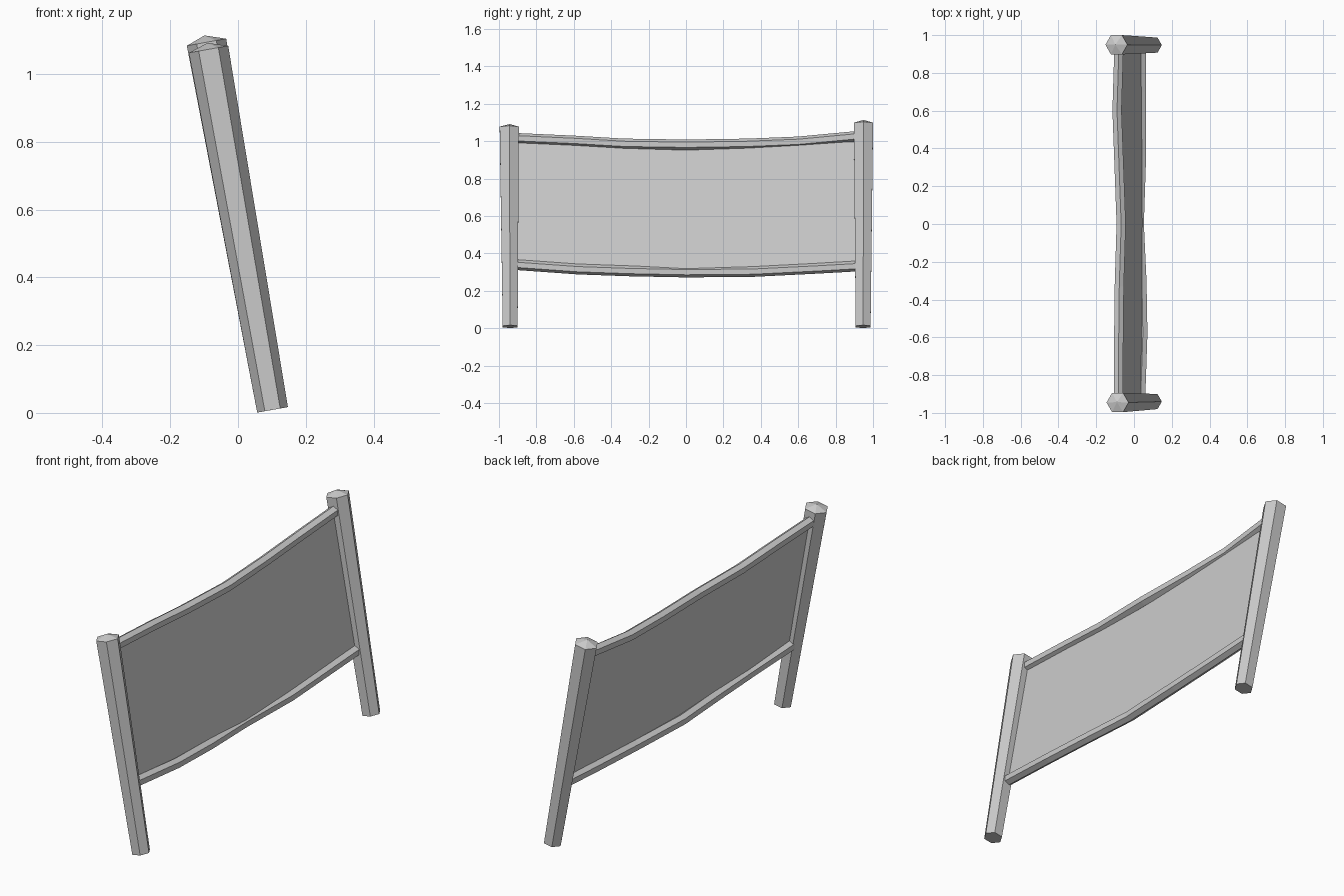
import bpy, bmesh, math
from mathutils import Vector

if "Cube" in bpy.data.objects:
    bpy.data.objects.remove(bpy.data.objects["Cube"])

grey = bpy.data.materials.new("weathered_grey")
grey.diffuse_color = (0.6, 0.6, 0.6, 1)
grey.use_nodes = True
grey.node_tree.nodes["Principled BSDF"].inputs["Base Color"].default_value = grey.diffuse_color


def finish(name, bm):
    bmesh.ops.recalc_face_normals(bm, faces=bm.faces)
    mesh = bpy.data.meshes.new(name)
    bm.to_mesh(mesh)
    bm.free()
    mesh.materials.append(grey)
    obj = bpy.data.objects.new(name, mesh)
    bpy.context.collection.objects.link(obj)
    return obj


def hex_tube(name, centres, radii, u, v, apex=None):
    """Six-sided tube through the centres; u and v span the cross-section."""
    bm = bmesh.new()
    rings = []
    for c, r in zip(centres, radii):
        ring = []
        for i in range(6):
            a = math.radians(60 * i)
            ring.append(bm.verts.new(Vector(c) + r * (u * math.cos(a) + v * math.sin(a))))
        rings.append(ring)
    for a, b in zip(rings, rings[1:]):
        for i in range(6):
            j = (i + 1) % 6
            bm.faces.new((a[i], a[j], b[j], b[i]))
    bm.faces.new(rings[0])
    if apex:
        tip = bm.verts.new(apex)
        for i in range(6):
            bm.faces.new((rings[-1][i], rings[-1][(i + 1) % 6], tip))
    else:
        bm.faces.new(rings[-1])
    return finish(name, bm)


# Leaning posts, wider at the top, with a shallow pointed cap
Y = Vector((0, 1, 0))
posts = {
    "front_post": ((0.102, -0.94, 0.009), (-0.087, -0.945, 1.073), (-0.09, -0.943, 1.092)),
    "back_post": ((0.102, 0.947, 0.009), (-0.093, 0.949, 1.094), (-0.099, 0.949, 1.114)),
}
for name, (foot, head, tip) in posts.items():
    axis = (Vector(head) - Vector(foot)).normalized()
    across = Y.cross(axis).normalized()
    hex_tube(name, (foot, head), (0.046, 0.059), across, Y, tip)

# Sagging rails between the posts
rails = {
    "upper_rail": [(-0.083, -0.93, 1.017), (-0.081, -0.6, 1.002), (-0.078, -0.33, 0.986),
                   (-0.068, 0, 0.981), (-0.080, 0.33, 0.986), (-0.090, 0.6, 0.997),
                   (-0.080, 0.93, 1.028)],
    "lower_rail": [(0.035, -0.93, 0.341), (0.047, -0.58, 0.316), (0.042, -0.3, 0.306),
                   (0.028, 0, 0.300), (0.040, 0.36, 0.303), (0.038, 0.7, 0.320),
                   (0.038, 0.93, 0.333)],
}
for name, path in rails.items():
    hex_tube(name, path, [0.028] * len(path), Vector((0, 0, 1)), Vector((1, 0, 0)))

# Flat sheet stretched between the rails
bm = bmesh.new()
bm.faces.new([bm.verts.new(p) for p in ((0.044, -0.93, 0.318), (0.044, 0.93, 0.318),
                                        (-0.077, 0.93, 0.995), (-0.077, -0.93, 0.995))])
finish("panel", bm)
